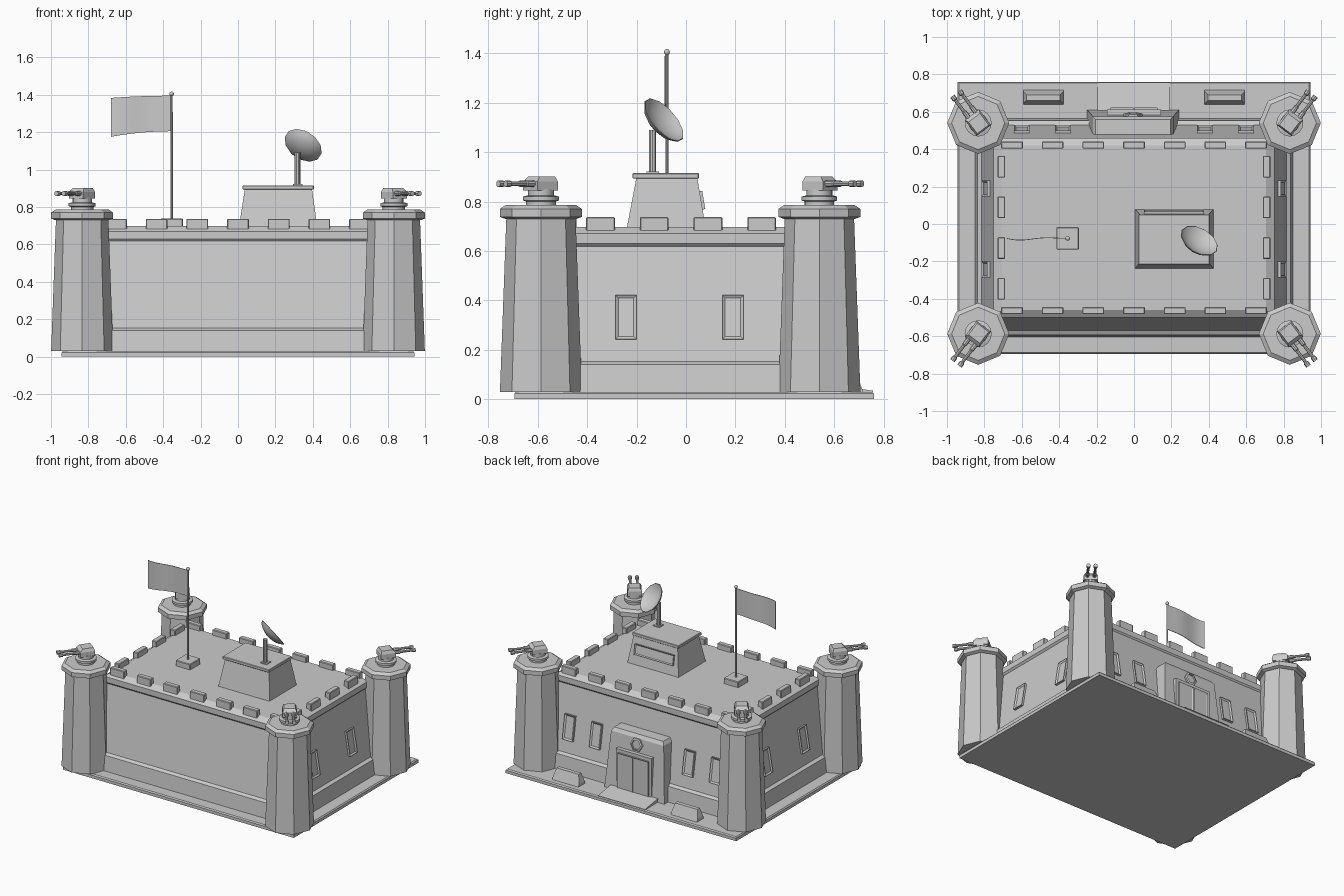
import bpy, bmesh
from math import sin, cos, pi, radians
from mathutils import Matrix, Vector

cube = bpy.data.objects.get("Cube")
if cube:
    bpy.data.objects.remove(cube, do_unlink=True)

stone = bpy.data.materials.new("stone_grey")
stone.use_nodes = True
GREY = (0.6, 0.6, 0.6, 1)
stone.diffuse_color = GREY
stone.node_tree.nodes["Principled BSDF"].inputs["Base Color"].default_value = GREY


def finish(name, bm, matrix=None, bevel=0, smooth=False):
    bmesh.ops.recalc_face_normals(bm, faces=bm.faces[:])
    if bevel:
        bmesh.ops.bevel(bm, geom=bm.edges[:], offset=bevel, segments=1, affect='EDGES')
    mesh = bpy.data.meshes.new(name)
    bm.to_mesh(mesh)
    bm.free()
    mesh.materials.append(stone)
    ob = bpy.data.objects.new(name, mesh)
    bpy.context.collection.objects.link(ob)
    if matrix:
        ob.matrix_world = matrix
    if smooth:
        bpy.ops.object.select_all(action='DESELECT')
        ob.select_set(True)
        bpy.context.view_layer.objects.active = ob
        bpy.ops.object.shade_smooth_by_angle(angle=radians(35))
    return ob


def skin(name, rings, matrix=None, cap=True, **kw):
    """Join rings of points into a closed solid."""
    bm = bmesh.new()
    loops = [[bm.verts.new(p) for p in ring] for ring in rings]
    for a, b in zip(loops, loops[1:]):
        for i in range(len(a)):
            j = (i + 1) % len(a)
            bm.faces.new((a[i], a[j], b[j], b[i]))
    if cap:
        bm.faces.new(loops[0])
        bm.faces.new(loops[-1])
    return finish(name, bm, matrix, **kw)


def stack(name, sections, matrix=None, **kw):
    """Loft through rectangles given as x0, x1, y0, y1, z."""
    rings = [[(a, c, z), (b, c, z), (b, d, z), (a, d, z)] for a, b, c, d, z in sections]
    return skin(name, rings, matrix, **kw)


def box(name, x0, x1, y0, y1, z0, z1, matrix=None, **kw):
    return stack(name, [(x0, x1, y0, y1, z0), (x0, x1, y0, y1, z1)], matrix, **kw)


def lathe(name, profile, sides, matrix=None, **kw):
    rings = [[(r * cos(2 * pi * i / sides), r * sin(2 * pi * i / sides), z)
              for i in range(sides)] for r, z in profile]
    return skin(name, rings, matrix, **kw)


def frame(name, w, h, t, loc, normal, border, depth):
    """Framed panel on a leaning face, with its centre pushed in."""
    n = Vector(normal).normalized()
    right = Vector((0, 0, 1)).cross(n).normalized()
    m = Matrix((right, n.cross(right), n)).transposed().to_4x4()
    m.translation = loc
    bm = bmesh.new()
    bmesh.ops.create_cube(bm, size=1)
    bmesh.ops.scale(bm, vec=(w, h, t), verts=bm.verts)
    bm.normal_update()
    face = [f for f in bm.faces if f.normal.z > 0.9]
    bmesh.ops.inset_region(bm, faces=face, thickness=border)
    bmesh.ops.translate(bm, vec=(0, 0, -depth), verts=face[0].verts[:])
    return finish(name, bm, m)


CY = -0.02  # centre line of the building


def centred(hx, hy, z):
    return (-hx, hx, CY - hy, CY + hy, z)


# Ground plate, walls, skirt and roof slab
stack("ground_plate", [(-.943, .943, -.695, .76, 0), (-.943, .943, -.695, .76, .022),
                       (-.936, .936, -.688, .753, .03)])
stack("walls", [centred(.83, .565, .03), centred(.815, .55, .15), centred(.735, .47, .63)])
stack("wall_skirt", [centred(.85, .585, .03), centred(.838, .573, .14), centred(.815, .55, .152)])
stack("roof_slab", [centred(.73, .465, .61), centred(.75, .48, .63),
                    centred(.75, .48, .67), centred(.705, .44, .697)])

# Battlements
for i in range(7):
    x = (i - 3) * .2175
    for side, y in (("front", -.463), ("back", .422)):
        box(f"{side}_battlement_{i}", x - .058, x + .058, y - .019, y + .019, .675, .737, bevel=.004)
for i in range(4):
    y = (i - 1.5) * .2175 + CY
    for side, x in (("right", -.709), ("left", .709)):
        box(f"{side}_battlement_{i}", x - .02, x + .02, y - .058, y + .058, .675, .737, bevel=.004)

# Corner towers with twin gun turrets
for sx, xs in ((-1, "right"), (1, "left")):
    for sy, ys, cy in ((-1, "front", -.587), (1, "back", .54)):
        tag = f"{ys}_{xs}"
        at = Matrix.Translation((sx * .833, cy, 0))
        lathe(tag + "_tower", [(.166, .03), (.14, .74)], 8, at)
        lathe(tag + "_tower_cap", [(.145, .73), (.166, .738), (.166, .77), (.142, .786)], 8, at)
        lathe(tag + "_turret_base", [(.06, .78), (.06, .8), (.072, .804), (.072, .82),
                                     (.052, .825), (.052, .85)], 16, at, smooth=True)
        aim = {(1, 1): 53, (-1, 1): 127, (-1, -1): 233, (1, -1): 307}[(sx, sy)]
        turn = at @ Matrix.Rotation(radians(aim), 4, 'Z')
        stack(tag + "_turret_housing", [(-.05, .055, -.048, .048, .845), (-.05, .055, -.048, .048, .88),
                                        (-.042, .035, -.038, .038, .902)], turn)
        for k in (-1, 1):
            lie = turn @ Matrix.Translation((.04, k * .024, .872)) @ Matrix.Rotation(pi / 2, 4, 'Y')
            lathe(f"{tag}_barrel_{'ab'[k > 0]}", [(.013, 0), (.013, .05), (.009, .055), (.009, .13),
                                                  (.014, .135), (.014, .158)], 8, lie, smooth=True)

# Windows on the leaning side and back walls
for s, side in ((-1, "right"), (1, "left")):
    for i, y in enumerate((-.243, .19)):
        frame(f"{side}_window_{i}", .085, .18, .03, (s * .785, y, .33), (s, 0, .166), .016, .008)
    for i, x in enumerate((.38, .6)):
        frame(f"back_{side}_window_{i}", .085, .18, .03, (s * x, .5, .33), (0, 1, .166), .016, .008)

# Back gateway with double doors, ramp and barriers
stack("gateway", [(-.25, .24, .44, .61, .03), (-.22, .21, .44, .575, .44), (-.205, .195, .44, .56, .465)])
box("door_frame", -.145, .145, .55, .612, .03, .34)
for s, side in ((-1, "right"), (1, "left")):
    frame(side + "_door", .125, .28, .024, (s * .064, .61, .175), (0, 1, 0), .012, .005)
    x = s * .485
    stack(side + "_barrier", [(x - .107, x + .107, .64, .717, .03), (x - .107, x + .107, .645, .71, .05),
                              (x - .09, x + .09, .66, .69, .11)])
skin("ramp", [[(x, .59, .03), (x, .757, .03), (x, .757, .034), (x, .59, .06)] for x in (-.195, .19)])
hang = Matrix.Translation((-.005, .57, .395)) @ Matrix.Rotation(radians(-85), 4, 'X')
lathe("gate_plaque", [(.05, 0), (.05, .02), (.036, .024), (.034, .016)], 6, hang)

# Roof cabin with a rear window
stack("cabin", [(.005, .425, -.24, .08, .69), (.037, .395, -.2, .045, .9)])
box("cabin_roof", .025, .405, -.217, .052, .893, .915, bevel=.003)
frame("cabin_window", .32, .075, .02, (.213, .062, .805), (0, 1, .17), .01, .006)

# Dish antenna
box("dish_foot", .295, .345, -.16, -.11, .912, .922)
lathe("dish_mast", [(.015, .91), (.015, 1.09)], 10, Matrix.Translation((.318, -.135, 0)), smooth=True)
aim = Vector((.42, .68, .6)).to_track_quat('Z', 'Y').to_matrix().to_4x4()
lathe("dish", [(.02, -.036), (.06, -.027), (.09, -.012), (.11, .008), (.107, .01),
               (.088, -.006), (.058, -.02), (.02, -.029)], 12,
      Matrix.Translation((.345, -.095, 1.125)) @ aim, smooth=True)

# Flag with pole
pole = Matrix.Translation((-.355, -.077, 0))
box("flag_base", -.06, .06, -.06, .06, .69, .738, pole, bevel=.004)
lathe("flag_pole", [(.007, .73), (.006, 1.4)], 8, pole, smooth=True)
lathe("pole_ball", [(.012 * sin(a * pi / 6) + .0005, 1.405 - .012 * cos(a * pi / 6)) for a in range(7)],
      10, pole, smooth=True)
rings = []
for i in range(17):
    t = i / 16
    y = .012 * sin(t * 2 * pi) * t
    top = 1.395 - .012 * t ** 2
    low = 1.205 - .03 * t ** 2
    rings.append([(-.325 * t, y - .002, low), (-.325 * t, y + .002, low),
                  (-.325 * t, y + .002, top), (-.325 * t, y - .002, top)])
skin("flag", rings, pole, smooth=True)
